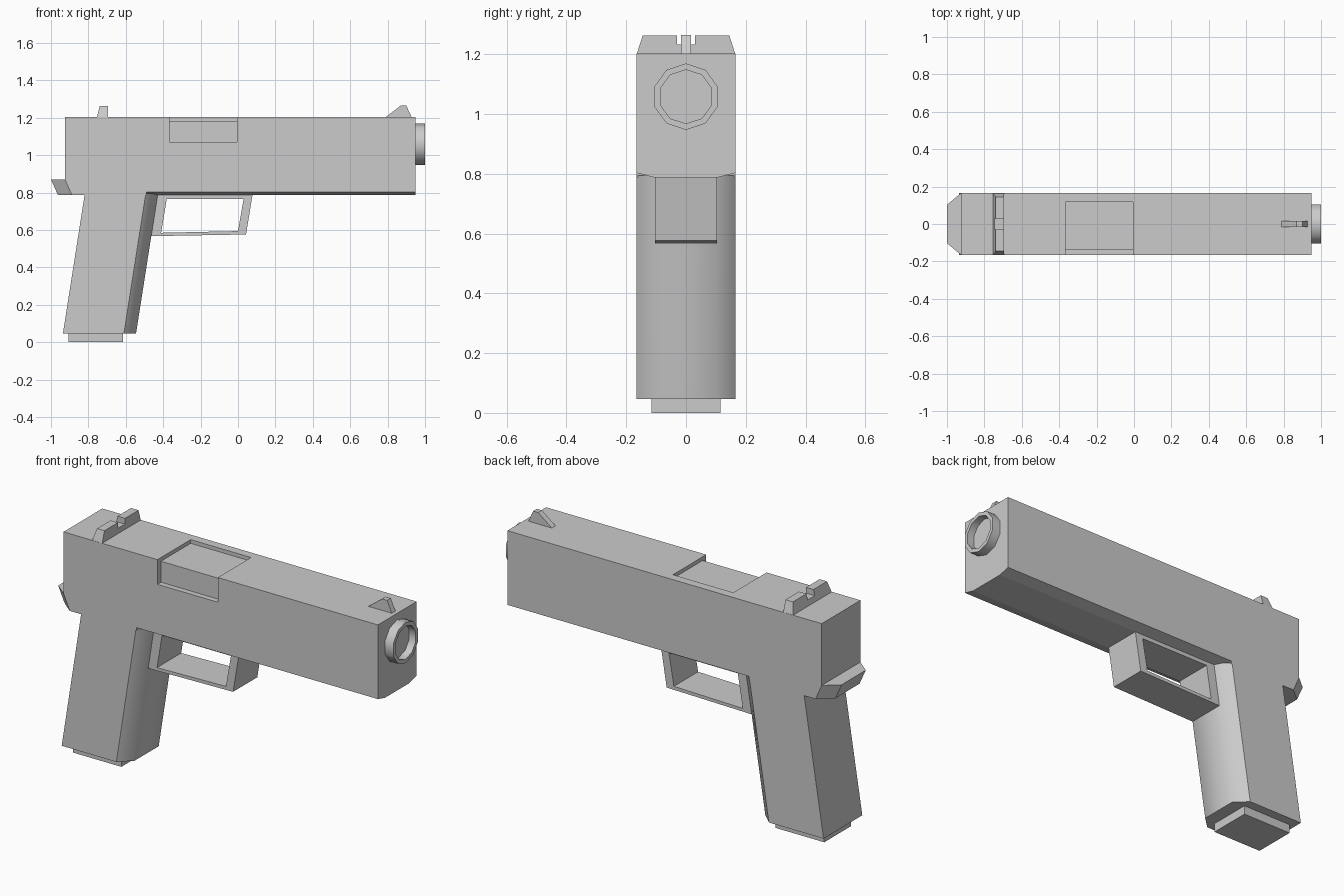
import bpy, bmesh
from math import sin, cos, pi, radians

if "Cube" in bpy.data.objects:
    bpy.data.objects.remove(bpy.data.objects["Cube"])


def skin(name, rings, closed=False):
    """Bridge matching point rings; cap the ends unless the rings loop round."""
    bm = bmesh.new()
    vs = [[bm.verts.new(p) for p in ring] for ring in rings]
    n = len(rings[0])
    pairs = list(zip(vs, vs[1:])) + ([(vs[-1], vs[0])] if closed else [])
    for a, b in pairs:
        for i in range(n):
            j = (i + 1) % n
            bm.faces.new((a[i], a[j], b[j], b[i]))
    if not closed:
        bm.faces.new(vs[0])
        bm.faces.new(vs[-1])
    bmesh.ops.recalc_face_normals(bm, faces=bm.faces)
    me = bpy.data.meshes.new(name)
    bm.to_mesh(me)
    bm.free()
    ob = bpy.data.objects.new(name, me)
    bpy.context.collection.objects.link(ob)
    return ob


def along_x(name, yz, x0, x1, lean=0.0, z_ref=0.0):
    """Extrude a y-z profile along x; the first end can lean with height."""
    return skin(name, [[(x0 + lean * (z - z_ref), y, z) for y, z in yz],
                       [(x1, y, z) for y, z in yz]])


def along_y(name, xz, w):
    return skin(name, [[(x, y, z) for x, z in xz] for y in (-w, w)])


def rect(a, b, c, d):
    return [(a, c), (b, c), (b, d), (a, d)]


def activate(ob):
    bpy.ops.object.select_all(action='DESELECT')
    ob.select_set(True)
    bpy.context.view_layer.objects.active = ob


W = 0.165   # half width of the body
C = 0.103   # half width between the chamfers

# Slide with the ejection port recess cut into its top and front side
slide = along_x("slide", rect(-W, W, 0.87, 1.203), -0.925, 0.95)
cutter = along_x("port_cutter", [(-0.3, 1.07), (-0.135, 1.07), (-0.135, 1.183),
                                 (0.118, 1.183), (0.118, 1.3), (-0.3, 1.3)], -0.365, -0.005)
cutter.hide_render = True
mod = slide.modifiers.new("port", 'BOOLEAN')
mod.operation = 'DIFFERENCE'
mod.solver = 'EXACT'
mod.object = cutter
activate(slide)
bpy.ops.object.modifier_apply(modifier=mod.name)
bpy.data.objects.remove(cutter)

# Frame rail with chamfered lower corners
along_x("frame_rail", [(-W, 0.87), (-W, 0.803), (-C, 0.787), (C, 0.787), (W, 0.803), (W, 0.87)],
        -0.49, 0.95)

# Rear frame with the swept tail
skin("frame_tail", [[(-0.49, -W, z), (-0.925 + s, -W, z), (-1 + s, -C, z),
                     (-1 + s, C, z), (-0.925 + s, W, z), (-0.49, W, z)]
                    for z, s in ((0.87, 0), (0.787, 0.037))])

# Leaning grip, rounded by shading across its chamfered front
grip = skin("grip", [[(-0.936 + s, -W, z), (-0.61 + s, -W, z), (-0.545 + s, -C, z),
                      (-0.545 + s, C, z), (-0.61 + s, W, z), (-0.936 + s, W, z)]
                     for z, s in ((0.047, 0), (0.795, 0.117))])
front_edges = set()
for p in grip.data.polygons:
    if p.normal.x > 0.3 and abs(p.normal.z) < 0.5:
        p.use_smooth = True
for e in grip.data.edges:
    a, b = (grip.data.vertices[i].co for i in e.vertices)
    e.use_edge_sharp = abs(a.z - b.z) < 0.1 or abs(a.y) > 0.15

# Magazine base
along_x("magazine_base", rect(-0.115, 0.115, 0.0, 0.06), -0.905, -0.615)

# Trigger guard loop
outer = [(-0.43, 0.79), (-0.466, 0.567), (0.043, 0.576), (0.078, 0.79)]
inner = [(-0.381, 0.766), (-0.411, 0.585), (0.0, 0.594), (0.03, 0.766)]
skin("trigger_guard", [[(x, y, z) for x, z in prof] for prof, y in
                       ((outer, -C), (outer, C), (inner, C), (inner, -C))], closed=True)

# Ten-sided muzzle with a shallow bore
muzzle = skin("muzzle", [[(x, r * sin(i * pi / 5), 1.058 + r * cos(i * pi / 5)) for i in range(10)]
                         for x, r in ((0.94, 0.111), (1.0, 0.111), (1.0, 0.09), (0.96, 0.09))])
activate(muzzle)
bpy.ops.object.shade_smooth_by_angle(angle=radians(40))

# Notched rear sight
half = [(W, 1.2), (0.145, 1.263), (0.03, 1.263), (0.03, 1.232)]
along_x("rear_sight", half + [(-y, z) for y, z in reversed(half)], -0.755, -0.695, 0.25, 1.2)

# Front sight blade
along_y("front_sight", [(0.785, 1.2), (0.87, 1.265), (0.9, 1.265), (0.93, 1.2)], 0.016)
